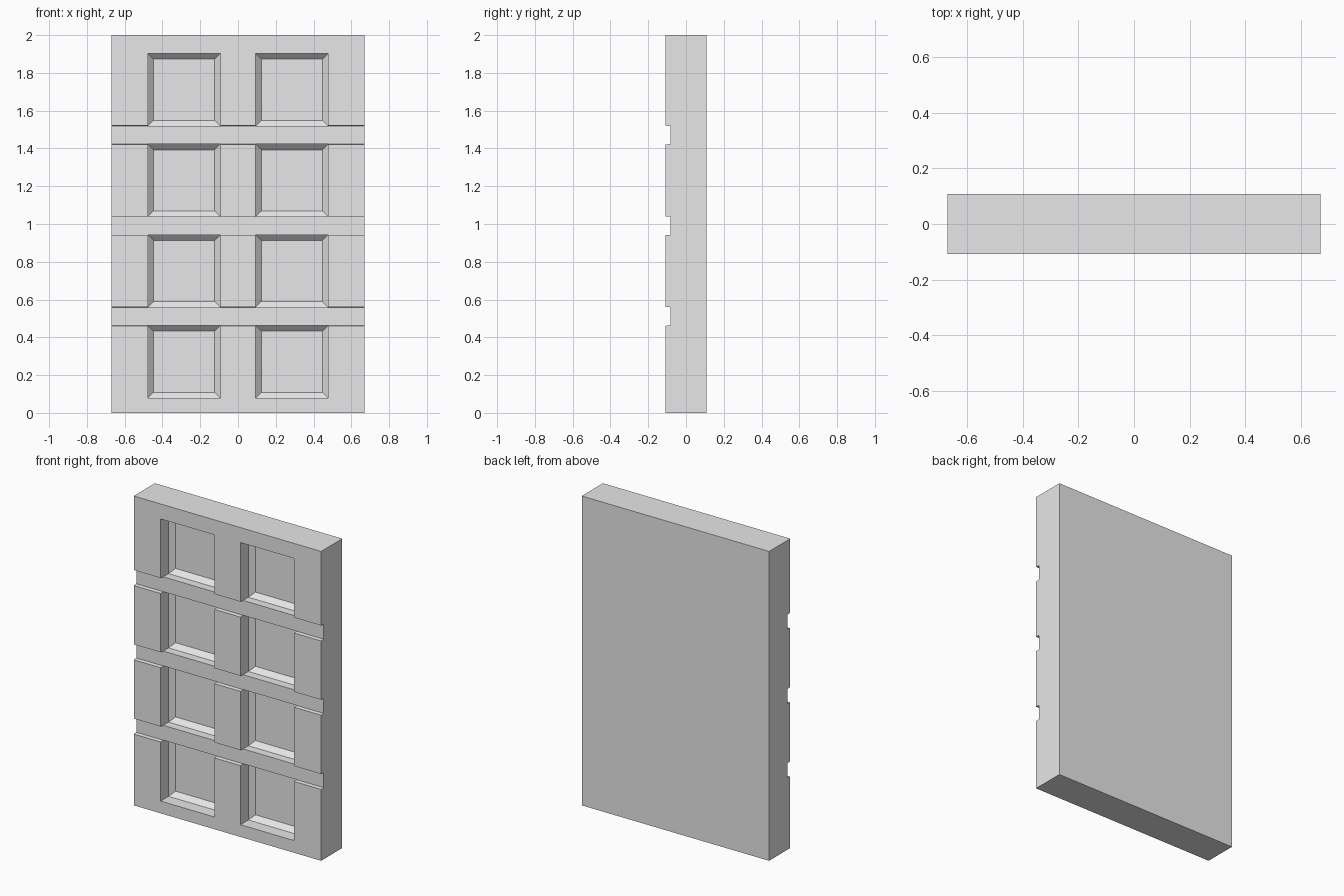
import bpy, bmesh

cube = bpy.data.objects.get("Cube")
if cube:
    bpy.data.objects.remove(cube, do_unlink=True)

HALF_W, FRONT, BACK, HEIGHT = 0.67, -0.108, 0.108, 2.0
PITCH, FIRST_Z, PANEL_X = 0.48, 0.271, 0.2855
PANEL_HALF, INSET = 0.192, 0.03
WALL_DEPTH, FLOOR_DEPTH = 0.08, 0.11
GROOVE_HALF, GROOVE_DEPTH, TAPER = 0.05, 0.026, 0.002

grey = bpy.data.materials.new("plain_grey")
grey.use_nodes = True
colour = (0.8, 0.8, 0.8, 1)
grey.diffuse_color = colour
grey.node_tree.nodes["Principled BSDF"].inputs["Base Color"].default_value = colour


def make_object(name, bm):
    bmesh.ops.recalc_face_normals(bm, faces=bm.faces)
    mesh = bpy.data.meshes.new(name)
    bm.to_mesh(mesh)
    bm.free()
    mesh.materials.append(grey)
    obj = bpy.data.objects.new(name, mesh)
    bpy.context.collection.objects.link(obj)
    return obj


def loft(bm, rings):
    """Skin matching rings of points and cap both ends."""
    loops = [[bm.verts.new(p) for p in ring] for ring in rings]
    for a, b in zip(loops, loops[1:]):
        for i in range(len(a)):
            j = (i + 1) % len(a)
            bm.faces.new((a[i], a[j], b[j], b[i]))
    bm.faces.new(loops[0])
    bm.faces.new(loops[-1])


# Slab: side profile with three grooves, extruded across the width
profile = [(BACK, HEIGHT), (BACK, 0), (FRONT, 0)]
for k in range(3):
    z = FIRST_Z + PITCH * (k + 0.5)
    inner = GROOVE_HALF - TAPER
    profile += [(FRONT, z - GROOVE_HALF), (FRONT + GROOVE_DEPTH, z - inner),
                (FRONT + GROOVE_DEPTH, z + inner), (FRONT, z + GROOVE_HALF)]
profile.append((FRONT, HEIGHT))
bm = bmesh.new()
loft(bm, [[(x, y, z) for y, z in profile] for x in (-HALF_W, HALF_W)])
door = make_object("panelled_slab", bm)

# Panel recesses: straight walls, then a bevel down to a flat floor
bm = bmesh.new()
steps = [(FRONT - 0.05, PANEL_HALF), (FRONT + WALL_DEPTH, PANEL_HALF),
         (FRONT + FLOOR_DEPTH, PANEL_HALF - INSET)]
for row in range(4):
    z = FIRST_Z + PITCH * row
    for x in (-PANEL_X, PANEL_X):
        loft(bm, [[(x - h, y, z - h), (x + h, y, z - h),
                   (x + h, y, z + h), (x - h, y, z + h)] for y, h in steps])
cutter = make_object("panel_cutter", bm)
cutter.hide_render = True

cut = door.modifiers.new("panel_recesses", "BOOLEAN")
cut.operation = "DIFFERENCE"
cut.solver = "EXACT"
cut.object = cutter
bpy.context.view_layer.objects.active = door
bpy.ops.object.modifier_apply(modifier=cut.name)
bpy.data.objects.remove(cutter, do_unlink=True)
